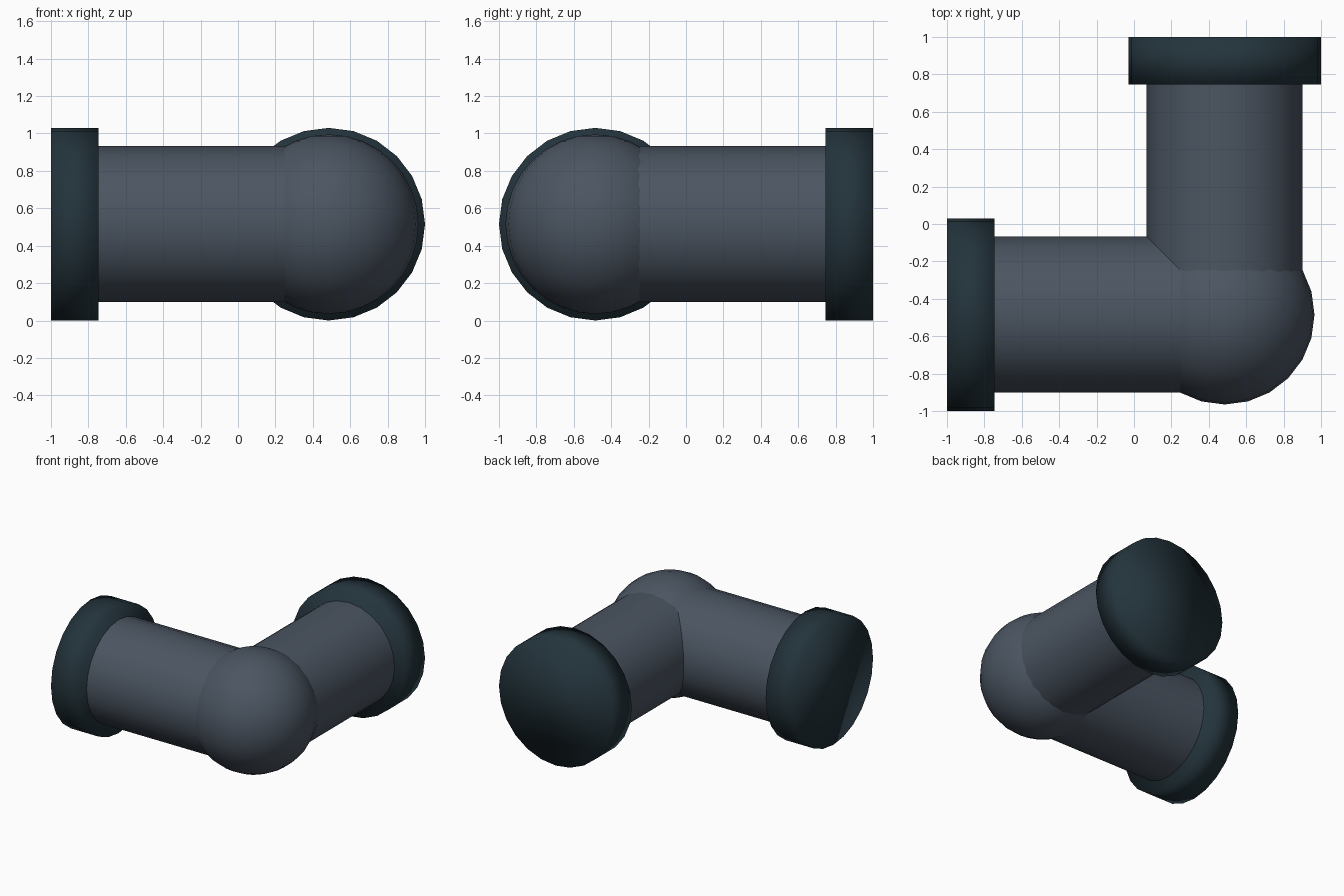
import bpy
import math
from mathutils import Vector

if "Cube" in bpy.data.objects:
    bpy.data.objects.remove(bpy.data.objects["Cube"], do_unlink=True)


def material(name, rgb):
    mat = bpy.data.materials.new(name)
    mat.use_nodes = True
    color = (*rgb, 1.0)
    mat.diffuse_color = color
    mat.node_tree.nodes["Principled BSDF"].inputs["Base Color"].default_value = color
    return mat


pipe_gray = material("slate gray", (0.07, 0.09, 0.12))
flange_dark = material("dark teal", (0.017, 0.034, 0.045))

SIDES = 24
CORNER = Vector((0.485, -0.485, 0.515))


def finish(name, mat):
    obj = bpy.context.object
    obj.name = name
    obj.data.materials.append(mat)
    bpy.ops.object.shade_smooth()


def cylinder(name, direction, start, end, radius, mat, cap):
    """Cylinder along a direction, measured from the elbow corner."""
    d = Vector(direction)
    # Keep one vertex of the ring pointing straight up
    rot = (0, math.pi / 2, math.atan2(d.y, d.x))
    bpy.ops.mesh.primitive_cylinder_add(
        vertices=SIDES, radius=radius, depth=end - start, end_fill_type=cap,
        location=CORNER + d * (start + end) / 2, rotation=rot)
    finish(name, mat)


# Two arms, each a pipe ending in a solid flange
for side, direction in (("right", (-1, 0, 0)), ("back", (0, 1, 0))):
    cylinder(side + "_pipe", direction, 0, 1.3, 0.417, pipe_gray, 'NOTHING')
    cylinder(side + "_flange", direction, 1.23, 1.485, 0.515, flange_dark, 'NGON')

# Rounded elbow joint
bpy.ops.mesh.primitive_uv_sphere_add(segments=SIDES, ring_count=16, radius=0.48, location=CORNER)
finish("elbow_joint", pipe_gray)
